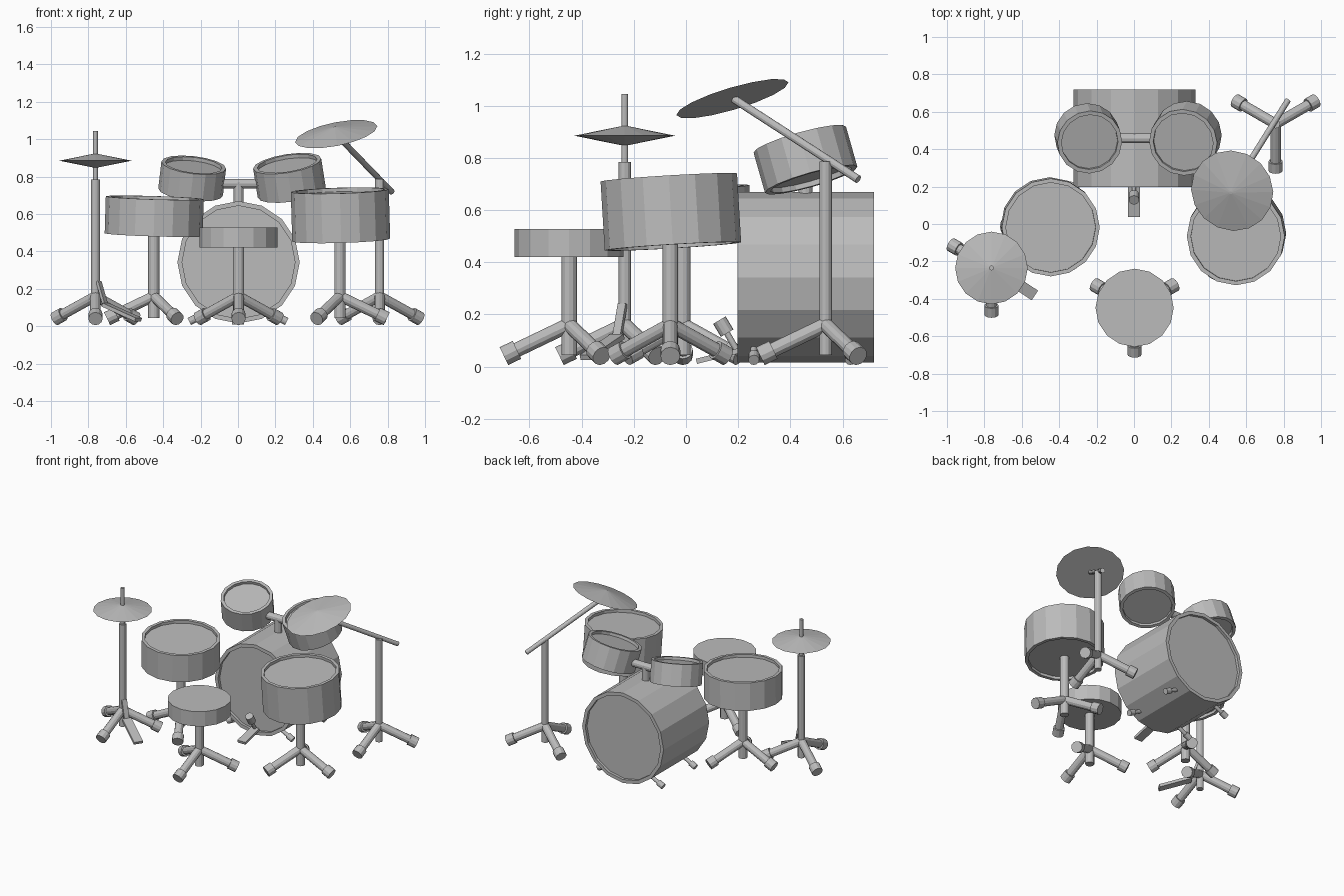
import bpy, bmesh, math
from mathutils import Vector

cube = bpy.data.objects.get("Cube")
if cube:
    bpy.data.objects.remove(cube)

grey = bpy.data.materials.new("plain grey")
grey.use_nodes = True
COLOUR = (0.5, 0.5, 0.5, 1)
grey.diffuse_color = COLOUR
grey.node_tree.nodes["Principled BSDF"].inputs["Base Color"].default_value = COLOUR


def finish(bm, name):
    mesh = bpy.data.meshes.new(name)
    bm.to_mesh(mesh)
    bm.free()
    mesh.materials.append(grey)
    obj = bpy.data.objects.new(name, mesh)
    bpy.context.collection.objects.link(obj)
    return obj


def lathe(name, start, end, r1, r2=None, sides=12, rim=0, depth=0.02):
    """Cylinder or cone between two points; rim sinks both end faces inside a hoop."""
    start, end = Vector(start), Vector(end)
    axis = end - start
    bm = bmesh.new()
    bmesh.ops.create_cone(bm, cap_ends=True, segments=sides, radius1=r1,
                          radius2=r1 if r2 is None else r2, depth=axis.length)
    if rim:
        caps = [f for f in bm.faces if len(f.verts) > 4]
        for cap in caps:
            inward = -cap.normal.copy()
            bmesh.ops.inset_region(bm, faces=[cap], thickness=rim)
            ring = bmesh.ops.extrude_discrete_faces(bm, faces=[cap])["faces"][0]
            bmesh.ops.translate(bm, verts=ring.verts, vec=inward * depth)
    # Swing z onto the axis by the shortest arc
    turn = Vector((0, 0, 1)).rotation_difference(axis.normalized())
    for v in bm.verts:
        v.co = turn @ v.co + (start + end) / 2
    return finish(bm, name)


def plate(name, start, end, width, thick):
    """Flat bar between two points, level across its width."""
    start, end = Vector(start), Vector(end)
    along = end - start
    side = along.cross(Vector((0, 0, 1))).normalized()
    up = side.cross(along).normalized()
    bm = bmesh.new()
    bmesh.ops.create_cube(bm, size=1)
    for v in bm.verts:
        v.co = (start + end) / 2 + along * v.co.x + side * width * v.co.y + up * thick * v.co.z
    return finish(bm, name)


def drum(name, centre, normal, radius, height, rim=0.022):
    half = Vector(normal).normalized() * height / 2
    centre = Vector(centre)
    return lathe(name, centre - half, centre + half, radius, sides=16, rim=rim)


def stand(name, x, y, top, angles, radius=0.03):
    """Pole on three splayed legs with rubber feet."""
    lathe(name + "_pole", (x, y, 0.045), (x, y, top), radius)
    for i, a in enumerate(angles):
        out = Vector((math.cos(math.radians(a)), math.sin(math.radians(a)), 0))
        hub = Vector((x, y, 0.16))
        tip = Vector((x, y, 0.04)) + out * 0.25
        heel = tip.lerp(hub, 0.2)
        lathe(f"{name}_leg_{i}", hub, heel, 0.028)
        lathe(f"{name}_foot_{i}", heel, tip, 0.038)


FRONT_LEGS = (-90, 30, 150)

# Bass drum lying along y
lathe("bass_drum", (0.003, 0.72, 0.342), (0.003, 0.197, 0.342), 0.327, sides=16, rim=0.025)
for sx in (-1, 1):
    for y in (0.26, 0.63):
        lathe("bass_spur", (sx * 0.15, y, 0.08), (sx * 0.23, y, 0.04), 0.013)
        lathe("bass_spur_tip", (sx * 0.22, y, 0.045), (sx * 0.26, y, 0.025), 0.021)

# Bass pedal and beater
plate("bass_pedal_plate", (0, 0.04, 0.02), (0, 0.2, 0.06), 0.062, 0.02)
lathe("beater_rod", (0, 0.205, 0.045), (0, 0.15, 0.14), 0.012)
lathe("beater_head", (0, 0.158, 0.128), (0, 0.128, 0.178), 0.028)

# Rack toms and their holder
drum("small_tom", (-0.245, 0.458, 0.79), (0.11, -0.27, 0.95), 0.174, 0.15)
drum("large_tom", (0.275, 0.458, 0.793), (-0.15, -0.27, 0.95), 0.184, 0.162)
lathe("tom_post", (0.003, 0.458, 0.64), (0.003, 0.458, 0.77), 0.026)
lathe("tom_bar", (-0.14, 0.458, 0.762), (0.15, 0.458, 0.762), 0.026)

# Snare and floor tom on stands
drum("snare", (-0.448, -0.015, 0.588), (0.03, -0.035, 1), 0.262, 0.198)
stand("snare_stand", -0.45, -0.012, 0.51, (180, 60, -60))
drum("floor_tom", (0.548, -0.058, 0.593), (-0.03, -0.06, 1), 0.262, 0.265)
stand("floor_tom_stand", 0.545, -0.06, 0.48, (0, 120, 240))

# Stool
lathe("stool_seat", (0.003, -0.448, 0.42), (0.003, -0.448, 0.527), 0.209, sides=16)
stand("stool_stand", 0.003, -0.448, 0.43, FRONT_LEGS)

# Paired cymbals with pedal
HX, HY = -0.762, -0.235
stand("hi_hat_stand", HX, HY, 0.785, FRONT_LEGS, 0.024)
lathe("hi_hat_rod", (HX, HY, 0.78), (HX, HY, 1.045), 0.013)
lathe("hi_hat_top_cymbal", (HX, HY, 0.885), (HX, HY, 0.922), 0.194, 0.01, 16)
lathe("hi_hat_bottom_cymbal", (HX, HY, 0.885), (HX, HY, 0.848), 0.194, 0.01, 16)
plate("hi_hat_pedal", (-0.71, -0.263, 0.115), (-0.533, -0.38, 0.035), 0.062, 0.02)
plate("hi_hat_link", (-0.745, -0.243, 0.24), (-0.708, -0.265, 0.11), 0.035, 0.015)

# Crash cymbal on a boom arm
stand("crash_stand", 0.757, 0.535, 0.787, FRONT_LEGS, 0.024)
lathe("crash_boom", (0.525, 0.185, 1.025), (0.822, 0.66, 0.718), 0.016)
base = Vector((0.525, 0.178, 1.027))
lathe("crash_cymbal", base, base + Vector((-0.19, -0.28, 0.94)) * 0.04, 0.224, 0.008, 16)
